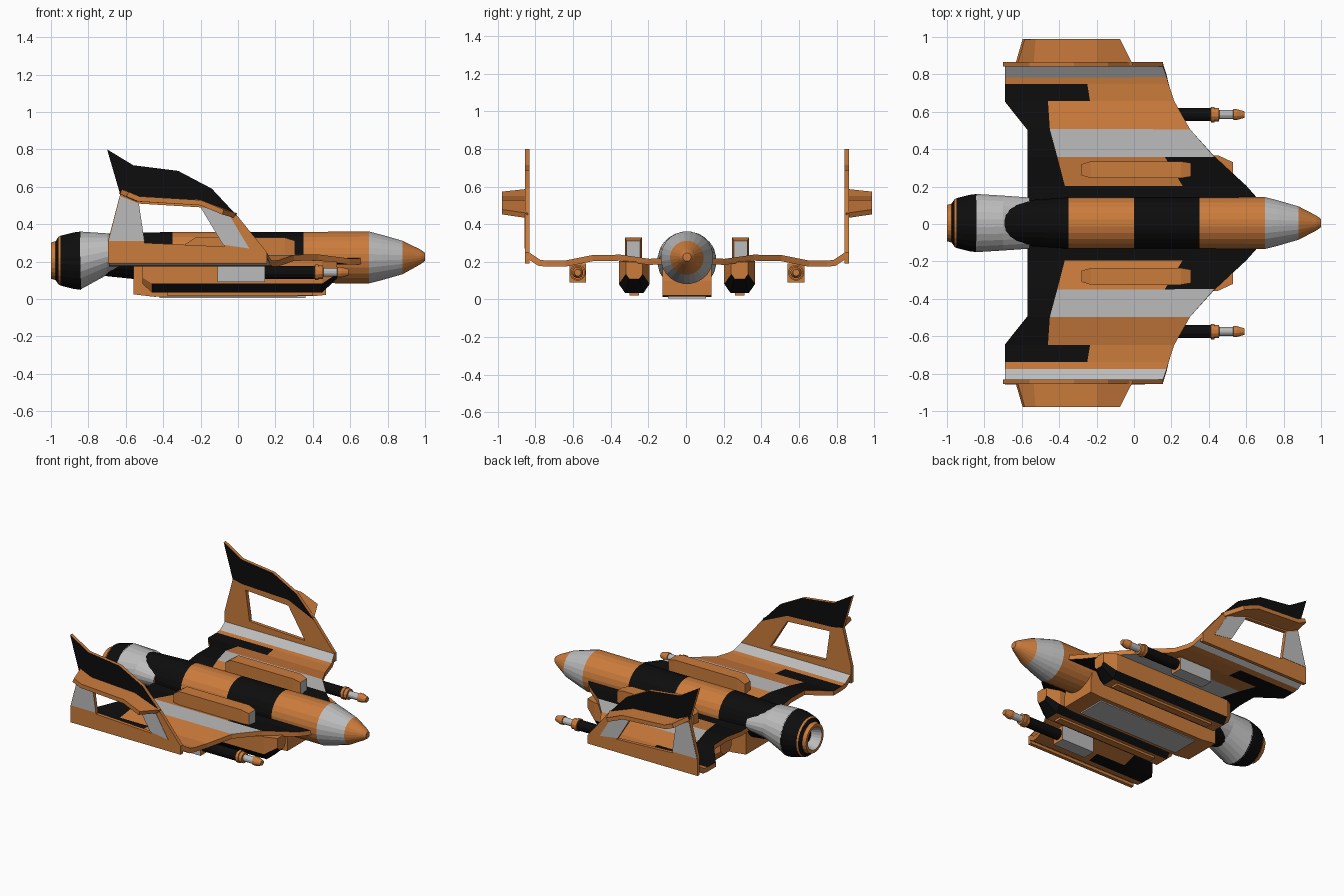
import bpy, bmesh
from math import sin, cos, pi

if "Cube" in bpy.data.objects:
    bpy.data.objects.remove(bpy.data.objects["Cube"])

K, G, O = 0, 1, 2   # black, grey, orange slots
YC = 0.005          # symmetry plane
MATS = []
for nm, c in (("black", (.004, .004, .004, 1)), ("grey", (.5, .5, .5, 1)), ("orange", (.6, .2, .045, 1))):
    m = bpy.data.materials.new(nm)
    m.diffuse_color = c
    m.use_nodes = True
    m.node_tree.nodes["Principled BSDF"].inputs["Base Color"].default_value = m.diffuse_color
    MATS.append(m)


def finish(name, bm, mirror, thick=0):
    bmesh.ops.recalc_face_normals(bm, faces=bm.faces)
    me = bpy.data.meshes.new(name)
    bm.to_mesh(me)
    bm.free()
    for m in MATS:
        me.materials.append(m)
    ob = bpy.data.objects.new(name, me)
    ob.location.y = YC
    bpy.context.collection.objects.link(ob)
    if thick:
        s = ob.modifiers.new("thickness", 'SOLIDIFY')
        s.thickness, s.offset, s.use_even_offset = thick, 0, True
        s.material_offset_rim = 2
    if mirror:
        ob.modifiers.new("mirror", 'MIRROR').use_axis = (False, True, False)
    return ob


def loft(name, sections, mats, caps=(O, O), mirror=False):
    """Skin between sections; mats holds one slot (or a per-side list) per span."""
    bm = bmesh.new()
    rings = [[bm.verts.new(p) for p in s] for s in sections]
    n = len(rings[0])
    for r0, r1, m in zip(rings, rings[1:], mats):
        for i in range(n):
            j = (i + 1) % n
            f = bm.faces.new((r0[i], r0[j], r1[j], r1[i]))
            f.material_index = m[i] if isinstance(m, list) else m
    for r, c in zip((rings[0], rings[-1]), caps):
        bm.faces.new(r).material_index = c
    return finish(name, bm, mirror)


def ring(x, ry, rz, cz, y=0, n=24):
    return [(x, y + ry * cos(2 * pi * (i + .5) / n), cz + rz * sin(2 * pi * (i + .5) / n)) for i in range(n)]


def rect(x, y, h, z0, z1):
    return [(x, y - h, z0), (x, y + h, z0), (x, y + h, z1), (x, y - h, z1)]


def sheet(name, verts, faces, thick):
    """Flat panels given as (vertex indices, slot), thickened, mirrored."""
    bm = bmesh.new()
    v = [bm.verts.new(p) for p in verts]
    for idx, m in faces:
        bm.faces.new([v[i] for i in idx]).material_index = m
    return finish(name, bm, True, thick)


# Fuselage with painted bands and nose cone
body = [(-.72, .113, .236), (-.35, .138, .222), (0, .138, .222), (.35, .138, .222), (.70, .14, .222),
        (.77, .122, .222), (.88, .09, .222), (.975, .04, .225), (1, .022, .225)]
loft("fuselage", [ring(x, r, r, c) for x, r, c in body], [K, O, K, O, G, G, O, O])

# Engine fairing and nozzle
loft("engine_fairing", [ring(-.845, .157, .157, .205), ring(-.70, .148, .112, .24), ring(-.56, .138, .07, .235)],
     [G, G])
noz = [(-.84, .157), (-.88, .152), (-.95, .134), (-.96, .128), (-.975, .105), (-1, .098), (-1, .078), (-.93, .06)]
loft("engine_nozzle", [ring(x, r, r, .205) for x, r in noz], [K, K, O, K, O, O, G], (K, K))

# Belly box with underside panel
prof = [(-.56, .025), (-.45, .012), (.40, .015), (.47, .022), (.47, .1), (.45, .2), (-.56, .2)]
loft("belly_box", [[(x, y, z) for x, z in prof] for y in (-.13, .13)], [O])
loft("belly_panel", [rect(-.42, 0, .10, .006, .03), rect(.36, 0, .10, .006, .03)], [G], (G, G))

# Wings: spanwise stations (y, z, rear, break, break, leading edge)
st = [(.11, .203, -.57, -.37, .31, .68), (.20, .2, -.57, -.37, .26, .60), (.355, .222, -.57, -.41, .165, .43),
      (.50, .22, -.57, -.45, .05, .30), (.65, .19, -.69, -.46, -.235, .215), (.745, .19, -.69, -.47, -.25, .185),
      (.785, .195, -.69, -.47, -.25, .175), (.845, .235, -.69, -.47, -.25, .155)]
paint = [(K, K, K), (K, O, K), (K, G, G), (K, O, O), (K, K, O), (O, O, O), (G, G, G)]
wv = [(x, s[0], s[1]) for s in st for x in s[2:]]
wf = [((4 * i + j, 4 * i + j + 1, 4 * i + j + 5, 4 * i + j + 4), m)
      for i, row in enumerate(paint) for j, m in enumerate(row)]
sheet("wing", wv, wf, .032)

# Upright fins with an open window
fin = [(-.695, .19), (-.695, .31), (-.63, .56), (-.70, .80), (-.56, .715), (-.32, .685), (-.14, .59), (0, .44),
       (.155, .25), (.155, .19), (-.53, .51), (-.2, .49), (-.07, .28), (-.5, .30), (-.55, .545), (-.2, .53)]
sheet("fin", [(x, .848, z) for x, z in fin],
      [((0, 9, 8, 12, 13, 1), O), ((1, 13, 10, 2), O), ((12, 8, 7, 11), O),
       ((2, 10, 11, 7, 15, 14), O), ((2, 14, 15, 7, 6, 5, 4, 3), K)], .024)
legs = [(-.69, .31), (-.50, .31), (-.53, .51), (-.63, .55), (-.08, .29), (.06, .27), (-.06, .47), (-.2, .49)]
sheet("fin_leg_panel", [(x, .86, z) for x, z in legs], [((0, 1, 2, 3), G), ((4, 5, 6, 7), G)], .004)

# Outboard winglets
root = [(-.63, .575), (-.54, .535), (-.2, .515), (-.01, .445)]
tip = [(-.59, .56), (-.53, .535), (-.2, .515), (-.08, .465)]
sheet("winglet", [(x, .845, z) for x, z in root] + [(x, .983, z) for x, z in tip],
      [((i, i + 1, i + 5, i + 4), O) for i in range(3)], .028)


# Nacelles under the wing roots
def nac(x, w, z0, z1):
    y, c = .28, (z1 - z0) * .28
    return [(x, y - w, z1), (x, y + w, z1), (x, y + w, z0 + c), (x, y + w * .6, z0),
            (x, y - w * .6, z0), (x, y - w, z0 + c)]


loft("nacelle", [nac(-.51, .06, .08, .2), nac(-.46, .082, .035, .205), nac(.45, .082, .035, .205),
                 nac(.53, .045, .11, .2)],
     [O, [O, O, K, O, K, O], [O, O, K, K, K, O]], mirror=True)
loft("nacelle_keel", [rect(-.38, .28, .025, .02, .05), rect(.40, .28, .025, .02, .05)], [O], mirror=True)

# Pods on top of the wing roots
loft("upper_pod", [rect(-.28, .285, .03, .2, .295), rect(-.23, .285, .045, .2, .328),
                   rect(.25, .285, .045, .2, .328), rect(.305, .285, .036, .2, .312)],
     [O, O, O], (O, G), True)

# Wing guns with mounts
loft("gun_mount", [rect(-.11, .58, .045, .09, .19), rect(.145, .58, .045, .09, .19)], [G], mirror=True)
gun = [(.13, .036), (.41, .036), (.411, .043), (.43, .043), (.431, .037), (.455, .037), (.456, .024),
       (.53, .024), (.531, .03), (.55, .03), (.59, .018)]
loft("gun_barrel", [ring(x, r, r, .143, .58, 12) for x, r in gun], [K, O, O, O, O, O, G, O, O, O], (K, O), True)
